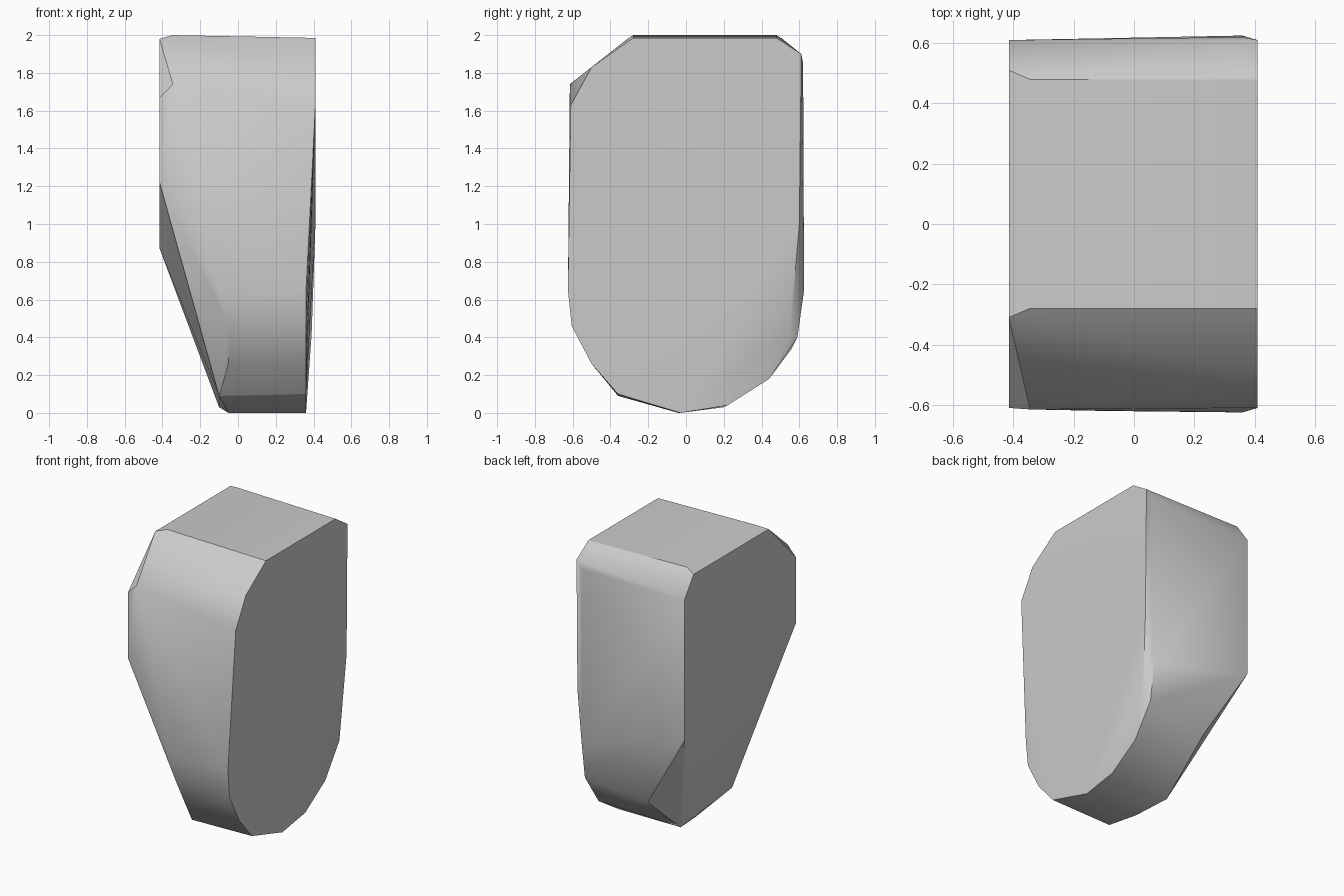
import bpy
import bmesh
import math

cube = bpy.data.objects.get("Cube")
if cube:
    bpy.data.objects.remove(cube, do_unlink=True)

grey = bpy.data.materials.new("plain grey")
grey.use_nodes = True
colour = (0.6, 0.6, 0.6, 1)
grey.diffuse_color = colour
grey.node_tree.nodes["Principled BSDF"].inputs["Base Color"].default_value = colour

# Outlines as (y, z) points, grouped by the x station they lie on
sections = [
    # broad upper flank, above the slanted cut
    (-.415, [(-.31, 1.98), (.51, 1.98), (.61, 1.84), (.61, .87), (-.61, 1.22), (-.61, 1.67)]),
    (-.345, [(-.615, 1.74), (-.28, 2), (.48, 2)]),
    # lower rim of the slanted cut
    (-.1, [(.56, .34), (.2, .03), (-.36, .09), (-.62, .64)]),
    (-.05, [(-.5, .26), (-.605, .46), (-.04, 0)]),
    # rounded outer rim, tapering in towards the foot
    (.36, [(.62, 1.85), (.625, .65), (.59, .4), (.44, .18), (.22, .04), (-.03, 0),
           (-.36, .1), (-.5, .26), (-.605, .46), (-.625, .65)]),
    (.39, [(.55, .42)]),
    (.41, [(-.28, 1.985), (.48, 1.985), (.61, 1.9), (.6, 1), (-.61, 1.63), (-.5, 1.83)]),
]

# Wrap a tight faceted skin round the sections
bm = bmesh.new()
for x, outline in sections:
    for y, z in outline:
        bm.verts.new((x, y, z))
hull = bmesh.ops.convex_hull(bm, input=bm.verts)
loose = [v for v in bm.verts if not v.link_faces]
bmesh.ops.delete(bm, geom=loose, context='VERTS')
bmesh.ops.dissolve_limit(bm, angle_limit=math.radians(1), verts=bm.verts, edges=bm.edges)
bmesh.ops.recalc_face_normals(bm, faces=bm.faces)

mesh = bpy.data.meshes.new("tapered_block")
bm.to_mesh(mesh)
bm.free()
mesh.materials.append(grey)
block = bpy.data.objects.new("tapered_block", mesh)
bpy.context.collection.objects.link(block)

# Soft faces with crisp rims
bpy.context.view_layer.objects.active = block
block.select_set(True)
bpy.ops.object.shade_smooth_by_angle(angle=math.radians(30))
